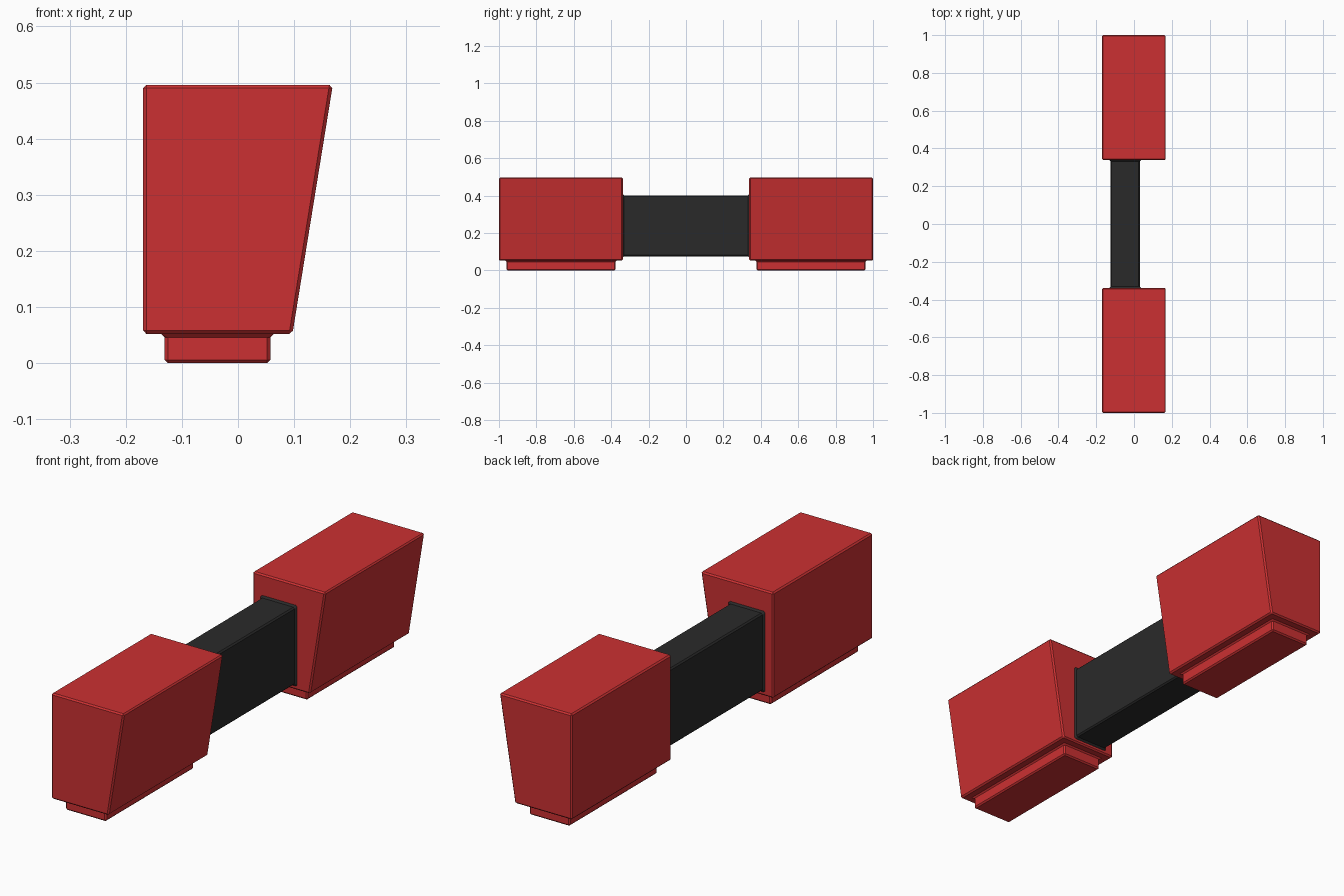
import bpy
import bmesh

if "Cube" in bpy.data.objects:
    bpy.data.objects.remove(bpy.data.objects["Cube"])

CHAMFER = 0.006


def material(name, color):
    mat = bpy.data.materials.new(name)
    mat.diffuse_color = (*color, 1)
    mat.use_nodes = True
    mat.node_tree.nodes["Principled BSDF"].inputs["Base Color"].default_value = mat.diffuse_color
    return mat


def loft(name, rings, mat, cap_start=True, cap_end=True):
    """Bridge equal-sized rings of points into one mesh object."""
    bm = bmesh.new()
    loops = [[bm.verts.new(p) for p in ring] for ring in rings]
    for a, b in zip(loops, loops[1:]):
        n = len(a)
        for i in range(n):
            j = (i + 1) % n
            bm.faces.new((a[i], a[j], b[j], b[i]))
    if cap_start:
        bm.faces.new(loops[0][::-1])
    if cap_end:
        bm.faces.new(loops[-1])
    bmesh.ops.recalc_face_normals(bm, faces=bm.faces)
    mesh = bpy.data.meshes.new(name)
    bm.to_mesh(mesh)
    bm.free()
    mesh.materials.append(mat)
    obj = bpy.data.objects.new(name, mesh)
    bpy.context.collection.objects.link(obj)
    return obj


def flat_rect(x0, x1, y0, y1, z):
    return [(x0, y0, z), (x1, y0, z), (x1, y1, z), (x0, y1, z)]


def bar_section(y, grow=0.0):
    """Chamfered upright rectangle across the bar."""
    x0, x1, z0, z1 = -0.124 - grow, 0.031 + grow, 0.075 - grow, 0.401 + grow
    c = CHAMFER
    return [(x, y, z) for x, z in (
        (x0 + c, z0), (x1 - c, z0), (x1, z0 + c), (x1, z1 - c),
        (x1 - c, z1), (x0 + c, z1), (x0, z1 - c), (x0, z0 + c))]


red = material("red", (0.6, 0.03, 0.032))
black = material("black", (0.023, 0.023, 0.023))

# End blocks: foot, ledge, then body with one sloping side
for side, label in ((-1, "front"), (1, "back")):
    foot_y = sorted((side * 0.377, side * 0.96))
    body_y = sorted((side * 0.338, side * 1.0))
    block = loft(label + "_block", [
        flat_rect(-0.131, 0.058, *foot_y, 0.0),
        flat_rect(-0.131, 0.058, *foot_y, 0.052),
        flat_rect(-0.169, 0.097, *body_y, 0.052),
        flat_rect(-0.169, 0.169, *body_y, 0.496)], red)
    bevel = block.modifiers.new("chamfer", "BEVEL")
    bevel.width = CHAMFER
    bevel.segments = 1
    bevel.limit_method = "ANGLE"

# Connecting bar, flared where it meets the blocks
loft("connecting_bar", [
    bar_section(-0.338, 0.007), bar_section(-0.331),
    bar_section(0.331), bar_section(0.338, 0.007)],
    black, cap_start=False, cap_end=False)
